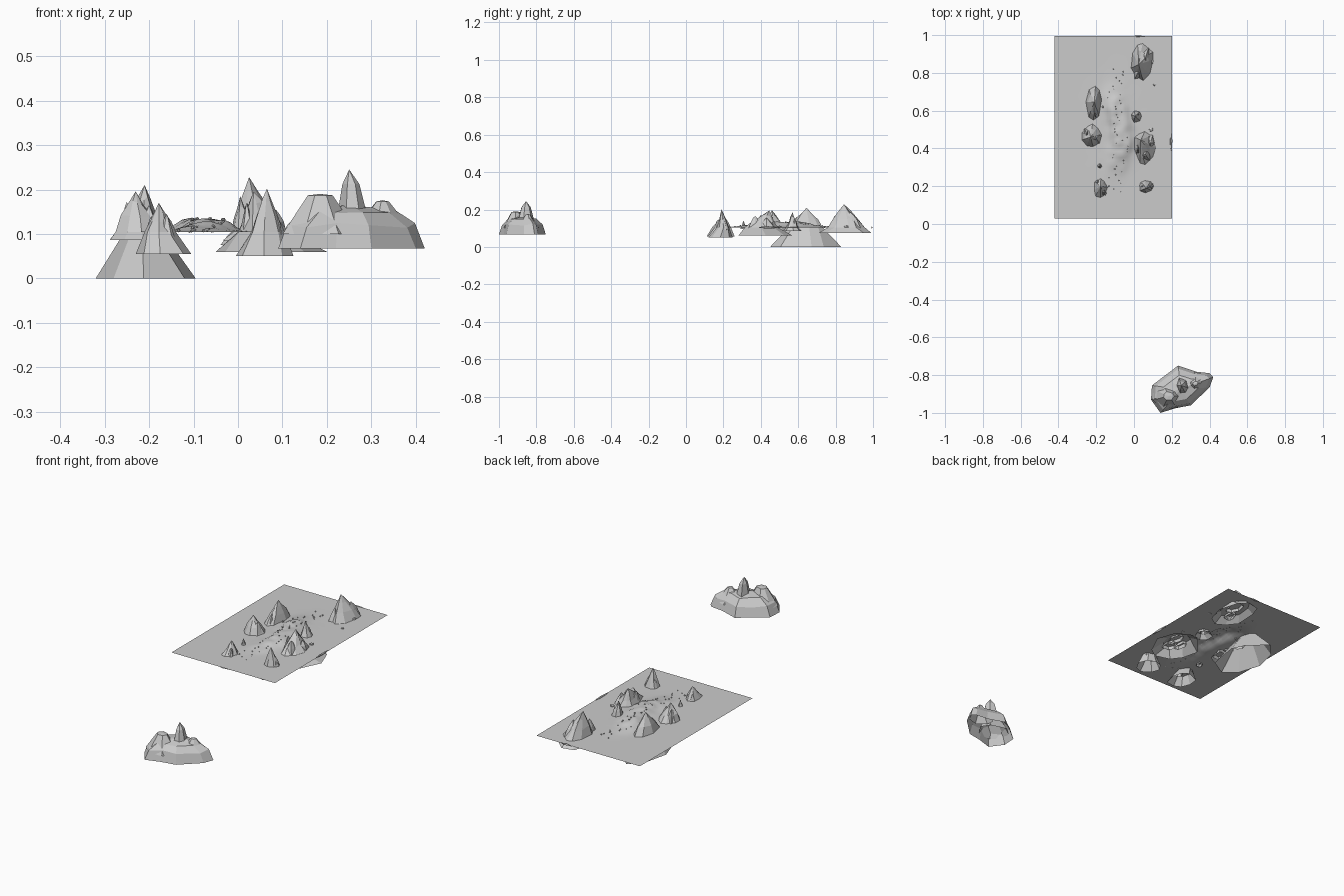
import bpy, bmesh, math, random
from mathutils import Vector, noise

if "Cube" in bpy.data.objects:
    bpy.data.objects.remove(bpy.data.objects["Cube"])


def make_object(name, bm):
    bmesh.ops.recalc_face_normals(bm, faces=bm.faces)
    me = bpy.data.meshes.new(name)
    bm.to_mesh(me)
    bm.free()
    ob = bpy.data.objects.new(name, me)
    bpy.context.collection.objects.link(ob)
    return ob


def oval(x0, x1, y0, y1, n, rng, jitter):
    # irregular polygon that fills a bounding box
    pts = []
    for i in range(n):
        a = math.tau * (i + rng.uniform(-.25, .25)) / n
        k = 1 + rng.uniform(-jitter, jitter)
        pts.append((math.cos(a) * k, math.sin(a) * k))
    lo = [min(p[j] for p in pts) for j in (0, 1)]
    hi = [max(p[j] for p in pts) for j in (0, 1)]
    return [(x0 + (x1 - x0) * (p[0] - lo[0]) / (hi[0] - lo[0]),
             y0 + (y1 - y0) * (p[1] - lo[1]) / (hi[1] - lo[1])) for p in pts]


def skin(bm, rings, apex):
    # open-bottomed flat-faced loft ending in a peak
    rows = [[bm.verts.new(p) for p in r] for r in rings]
    n = len(rows[0])
    for a, b in zip(rows, rows[1:]):
        for i in range(n):
            j = (i + 1) % n
            bm.faces.new((a[i], a[j], b[j], b[i]))
    tip = bm.verts.new(apex)
    for i in range(n):
        bm.faces.new((rows[-1][i], rows[-1][(i + 1) % n], tip))


def spire(bm, x, y, z0, z1, rx, ry, rng, n=6):
    # steep side peak
    base = oval(x - rx, x + rx, y - ry, y + ry, n, rng, .2)
    rings = []
    for t, s in ((0, 1), (.55, .55), (.85, .24)):
        rings.append([(x + (px - x) * s * rng.uniform(.85, 1.1),
                       y + (py - y) * s * rng.uniform(.85, 1.1),
                       z0 + (z1 - z0) * (t + (rng.uniform(-.05, .05) if t else 0)))
                      for px, py in base])
    skin(bm, rings, (x, y, z1))


def mountain(name, seed, base, zb, waist, peak, spires=(), n=9, zw=.105):
    rng = random.Random(seed)
    foot = oval(*base, n, rng, .08)
    mid = oval(*waist, n, rng, .12)
    px, py, pz = peak
    rings = [[(x, y, zb) for x, y in foot], [(x, y, zw) for x, y in mid]]
    for t, s in ((.35, .66), (.7, .3)):
        rings.append([(px + (x - px) * s * rng.uniform(.85, 1.15),
                       py + (y - py) * s * rng.uniform(.85, 1.15),
                       zw + (pz - zw) * (t + rng.uniform(-.06, .06))) for x, y in mid])
    bm = bmesh.new()
    skin(bm, rings, peak)
    for x, y, z, rx, ry in spires:
        spire(bm, x, y, .09, z, rx, ry, rng)
    return make_object(name, bm)


# ground sheet with a winding raised pass
def path_x(y):
    return -.085 + .022 * math.sin((y - .33) * 13)


def ground_z(x, y):
    along = 1 / (1 + math.exp(-(y - .33) * 28)) / (1 + math.exp((y - .68) * 28))
    d = x - path_x(y)
    across = math.exp(-(d / .055) ** 4) * .7 + math.exp(-(d / .09) ** 2) * .3
    bumps = .8 + .35 * noise.noise(Vector((x * 22, y * 22, 2)))
    return .1045 + .035 * along * across * bumps


bm = bmesh.new()
bmesh.ops.create_grid(bm, x_segments=40, y_segments=60, size=1)
for v in bm.verts:
    v.co.x = -.11 + .31 * v.co.x
    v.co.y = .5125 + .4825 * v.co.y
    v.co.z = ground_z(v.co.x, v.co.y)
ground = make_object("ground_sheet", bm)
for p in ground.data.polygons:
    p.use_smooth = True

# mountains piercing the sheet: base box, base z, waist box, peak, side spires
mountain("back_right_mountain", 1, (-.04, .13, .71, .99), .075,
         (-.015, .1, .76, .955), (.025, .845, .228),
         [(.06, .88, .185, .035, .06), (.02, .80, .17, .025, .035)])
mountain("tall_left_mountain", 2, (-.32, -.095, .45, .83), 0,
         (-.255, -.17, .55, .73), (-.21, .645, .21),
         [(-.21, .59, .16, .03, .035)], n=8)
mountain("middle_left_mountain", 3, (-.288, -.16, .39, .55), .087,
         (-.275, -.17, .41, .53), (-.23, .46, .196),
         [(-.2, .455, .165, .03, .04), (-.25, .48, .172, .02, .03)])
mountain("front_left_mountain", 4, (-.23, -.105, .11, .26), .055,
         (-.21, -.14, .14, .24), (-.178, .2, .17),
         [(-.16, .17, .145, .02, .025), (-.195, .22, .14, .015, .02)], n=8)
mountain("middle_right_mountain", 5, (-.05, .2, .28, .57), .06,
         (.0, .115, .315, .49), (.035, .445, .195),
         [(.06, .37, .165, .035, .045), (.085, .43, .155, .03, .05),
          (.02, .4, .17, .02, .04)])
mountain("small_right_peak", 6, (-.035, .055, .52, .62), .085,
         (-.015, .04, .535, .6), (.005, .57, .185),
         [(.022, .58, .15, .014, .016)], n=7)
mountain("front_right_mountain", 7, (-.005, .125, .12, .25), .05,
         (.03, .105, .165, .23), (.065, .19, .202),
         [(.085, .2, .155, .02, .02), (.045, .2, .15, .015, .018)], n=8)
mountain("little_left_peak", 8, (-.2, -.165, .29, .325), .095,
         (-.195, -.17, .295, .32), (-.182, .307, .14), n=6)

# lone mountain in front
outline = [(.233, -.75), (.33, -.782), (.40, -.79), (.42, -.81), (.40, -.865),
           (.30, -.96), (.22, -.975), (.14, -1.0), (.09, -.93), (.095, -.855),
           (.16, -.805)]
rng = random.Random(9)
bm = bmesh.new()
rings = []
for z, s in ((.067, 1), (.12, .87), (.152, .6)):
    rings.append([(.25 + (x - .25) * s, -.875 + (y + .875) * s,
                   z + (rng.uniform(-.006, .006) if s < 1 else 0)) for x, y in outline])
skin(bm, rings, (.25, -.87, .165))


def shoulder(x, y, z, rx, ry, top, n=7):
    foot = oval(x - rx, x + rx, y - ry, y + ry, n, rng, .1)
    cap = [(x + (a - x) * top, y + (b - y) * top, z - .003) for a, b in foot]
    skin(bm, [[(a, b, .1) for a, b in foot], cap], (x, y, z))


shoulder(.185, -.91, .19, .085, .07, .33)
shoulder(.325, -.845, .176, .072, .06, .2)
peak = oval(.222, .292, -.9, -.81, 6, rng, .1)
skin(bm, [[(x, y, .135) for x, y in peak],
          [(.25 + (x - .25) * .55, -.855 + (y + .855) * .55, .212) for x, y in peak]],
     (.25, -.855, .245))
make_object("lone_front_mountain", bm)


# pebbles lining the path, and rocks at the sheet edges
def rocks(name, spots):
    bm = bmesh.new()
    for x, y, z, sx, sy, sz in spots:
        new = bmesh.ops.create_icosphere(bm, subdivisions=1, radius=1)["verts"]
        for v in new:
            k = rng.uniform(.8, 1.15)
            v.co = Vector((x + v.co.x * sx * k, y + v.co.y * sy * k, z + v.co.z * sz * k))
    return make_object(name, bm)


spots = []
for i in range(44):
    y = .17 + .65 * i / 43
    x = path_x(y) + rng.choice((-.03, .0, .03)) + rng.uniform(-.008, .008)
    r = rng.uniform(.002, .0045)
    spots.append((x, y, ground_z(x, y) + r * .5, r, r, r))
rocks("path_pebbles", spots)
rocks("edge_rocks", [(.197, .44, .104, .006, .06, .006), (.02, .994, .104, .04, .004, .005),
                     (.09, .5, .107, .012, .012, .008), (.09, .86, .108, .015, .02, .008),
                     (-.165, .62, .112, .006, .008, .008), (.11, .74, .106, .009, .009, .005)])
